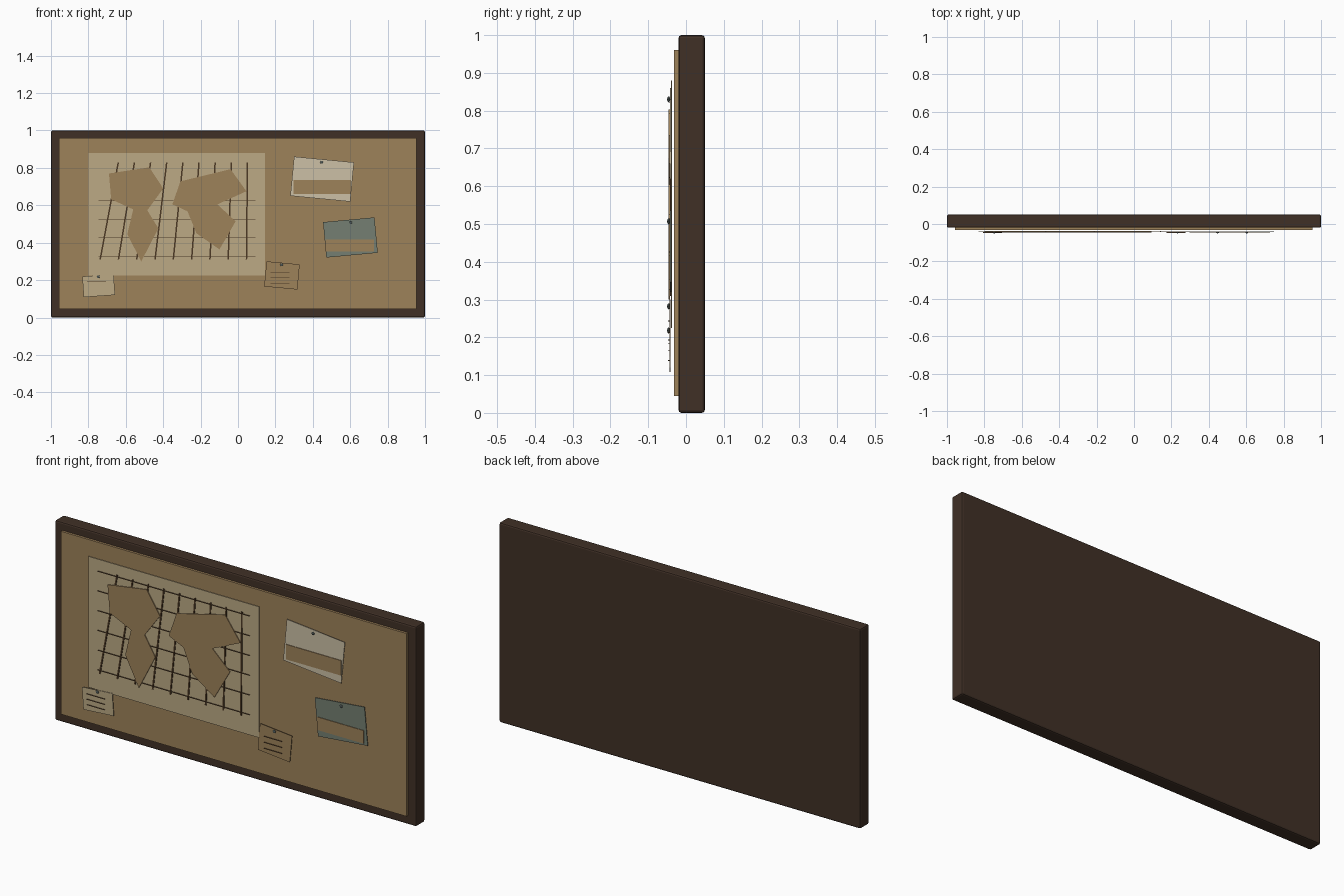
import bpy, bmesh, math

if "Cube" in bpy.data.objects:
    bpy.data.objects.remove(bpy.data.objects["Cube"])


def material(name, rgb):
    lin = [((c / 255 + 0.055) / 1.055) ** 2.4 for c in rgb]
    m = bpy.data.materials.new(name)
    m.diffuse_color = (*lin, 1)
    m.use_nodes = True
    m.node_tree.nodes["Principled BSDF"].inputs["Base Color"].default_value = m.diffuse_color
    return m


WOOD = material("dark wood", (64, 48, 38))
CORK = material("cork", (158, 130, 90))
PAPER = material("aged paper", (188, 170, 133))
WHITE = material("pale card", (204, 192, 166))
BLUE = material("grey blue card", (117, 127, 114))
INK = material("brown ink", (76, 56, 36))
PIN = material("pin metal", (78, 88, 86))


def plate(name, pts, front, back, mat):
    """Flat outline in x/z, extruded between two y values."""
    bm = bmesh.new()
    f = bm.faces.new([bm.verts.new((x, back, z)) for x, z in pts])
    r = bmesh.ops.extrude_face_region(bm, geom=[f])
    for v in r["geom"]:
        if isinstance(v, bmesh.types.BMVert):
            v.co.y = front
    bmesh.ops.recalc_face_normals(bm, faces=bm.faces)
    me = bpy.data.meshes.new(name)
    bm.to_mesh(me)
    bm.free()
    ob = bpy.data.objects.new(name, me)
    bpy.context.collection.objects.link(ob)
    me.materials.append(mat)
    return ob


def rect(x0, x1, z0, z1):
    return [(x0, z0), (x1, z0), (x1, z1), (x0, z1)]


def turned(cx, cz, w, h, deg):
    c, s = math.cos(math.radians(deg)), math.sin(math.radians(deg))
    return [(cx + x * c - z * s, cz + x * s + z * c)
            for x, z in rect(-w / 2, w / 2, -h / 2, h / 2)]


def pin(name, x, z):
    bpy.ops.mesh.primitive_uv_sphere_add(segments=10, ring_count=6, radius=1,
                                         location=(x, -0.046, z))
    ob = bpy.context.object
    ob.name = name
    ob.scale = (0.008, 0.004, 0.008)
    ob.data.materials.append(PIN)
    bpy.ops.object.shade_smooth_by_angle()


# wooden backing frame and cork panel
frame = plate("frame", rect(-1, 1, 0, 1), -0.02, 0.05, WOOD)
bev = frame.modifiers.new("bevel", "BEVEL")
bev.width, bev.segments = 0.008, 2
plate("cork_panel", rect(-0.957, 0.955, 0.045, 0.96), -0.032, -0.015, CORK)

# map sheet with its slanted grid
plate("map_sheet", rect(-0.8, 0.145, 0.225, 0.88), -0.040, -0.037, PAPER)
for i in range(9):
    top, bot = -0.64 + 0.0863 * i, -0.737 + 0.0978 * i
    plate(f"meridian_{i}", [(bot - .004, .31), (bot + .004, .31),
                            (top + .004, .83), (top - .004, .83)],
          -0.043, -0.0395, INK)
for i in range(6):
    z = 0.327 + 0.0988 * i
    plate(f"parallel_{i}", rect(-0.747, 0.094, z - .001, z + .001),
          -0.045, -0.0395, INK)

# land shapes on the map
plate("west_land", [(-.69, .77), (-.474, .803), (-.40, .69), (-.485, .573),
                    (-.426, .477), (-.517, .30), (-.592, .445), (-.56, .578),
                    (-.678, .632)], -0.046, -0.042, CORK)
plate("east_land", [(-.308, .728), (-.04, .793), (.045, .675), (-.11, .605),
                    (-.013, .514), (-.099, .364), (-.222, .45), (-.27, .568),
                    (-.351, .605)], -0.046, -0.042, CORK)

# pinned cards with a cork-coloured band
plate("white_card", turned(.45, .74, .322, .211, -5.5), -0.042, -0.039, WHITE)
plate("white_card_band", rect(.297, .603, .66, .735), -0.045, -0.0415, CORK)
plate("blue_card", turned(.601, .428, .276, .19, 5.3), -0.042, -0.039, BLUE)
plate("blue_card_band", rect(.469, .726, .353, .418), -0.045, -0.0415, CORK)

# small notes with written lines
plate("left_note", turned(-.745, .17, .168, .111, 4), -0.044, -0.041, PAPER)
plate("right_note", turned(.235, .225, .178, .135, -5.3), -0.044, -0.041, CORK)
for i in range(3):
    for side, x, z, n in (("left", -.806, .193, .027), ("right", .175, .243, .03)):
        zz = z - n * i
        plate(f"{side}_note_line_{i}", rect(x, x + .1, zz - .001, zz + .001),
              -0.048, -0.0435, INK)

# push pins
for name, x, z in (("white_card_pin", .447, .83), ("blue_card_pin", .603, .507),
                   ("left_note_pin", -.747, .218), ("right_note_pin", .233, .282)):
    pin(name, x, z)
